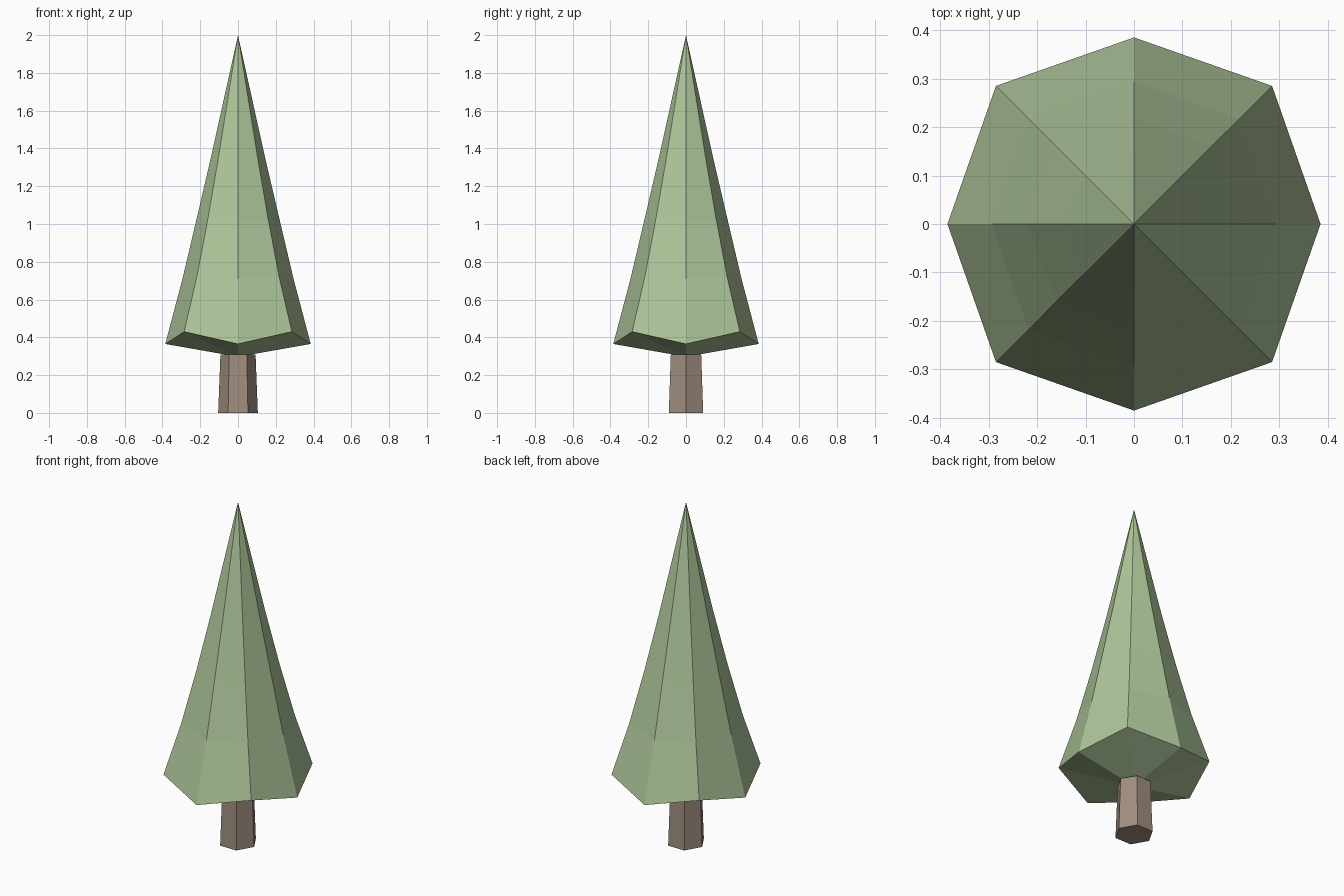
import bpy, bmesh
from math import cos, sin, tau

if "Cube" in bpy.data.objects:
    bpy.data.objects.remove(bpy.data.objects["Cube"])


def material(name, color):
    mat = bpy.data.materials.new(name)
    mat.diffuse_color = color
    mat.use_nodes = True
    mat.node_tree.nodes["Principled BSDF"].inputs["Base Color"].default_value = mat.diffuse_color
    return mat


def lathe(name, sides, rings, bottom, top, mat):
    """Join rings of (even radius, even z, odd radius, odd z), closed by a centre point at each end."""
    bm = bmesh.new()
    loops = []
    for r0, z0, r1, z1 in rings:
        loop = []
        for i in range(sides):
            r, z = (r1, z1) if i % 2 else (r0, z0)
            a = tau * i / sides
            loop.append(bm.verts.new((r * cos(a), r * sin(a), z)))
        loops.append(loop)
    low, high = bm.verts.new((0, 0, bottom)), bm.verts.new((0, 0, top))
    for i in range(sides):
        j = (i + 1) % sides
        bm.faces.new((low, loops[0][j], loops[0][i]))
        for a, b in zip(loops, loops[1:]):
            bm.faces.new((a[i], a[j], b[j], b[i]))
        bm.faces.new((loops[-1][i], loops[-1][j], high))
    bmesh.ops.recalc_face_normals(bm, faces=bm.faces)
    mesh = bpy.data.meshes.new(name)
    bm.to_mesh(mesh)
    bm.free()
    mesh.materials.append(mat)
    obj = bpy.data.objects.new(name, mesh)
    bpy.context.collection.objects.link(obj)
    return obj


green = material("needles", (0.42, 0.56, 0.32, 1))
brown = material("bark", (0.35, 0.27, 0.21, 1))

# Six-sided tapering trunk
lathe("trunk", 6, [(0.105, 0, 0.105, 0), (0.093, 0.31, 0.093, 0.31)], 0, 0.31, brown)

# Eight-sided foliage with a zigzag rim and a shallow pointed underside
lathe("foliage", 8, [
    (0.385, 0.365, 0.403, 0.43),
    (0.294, 0.71, 0.308, 0.72),
    (0.221, 1.02, 0.226, 1.025),
    (0.145, 1.345, 0.148, 1.345),
], 0.297, 2.0, green)
